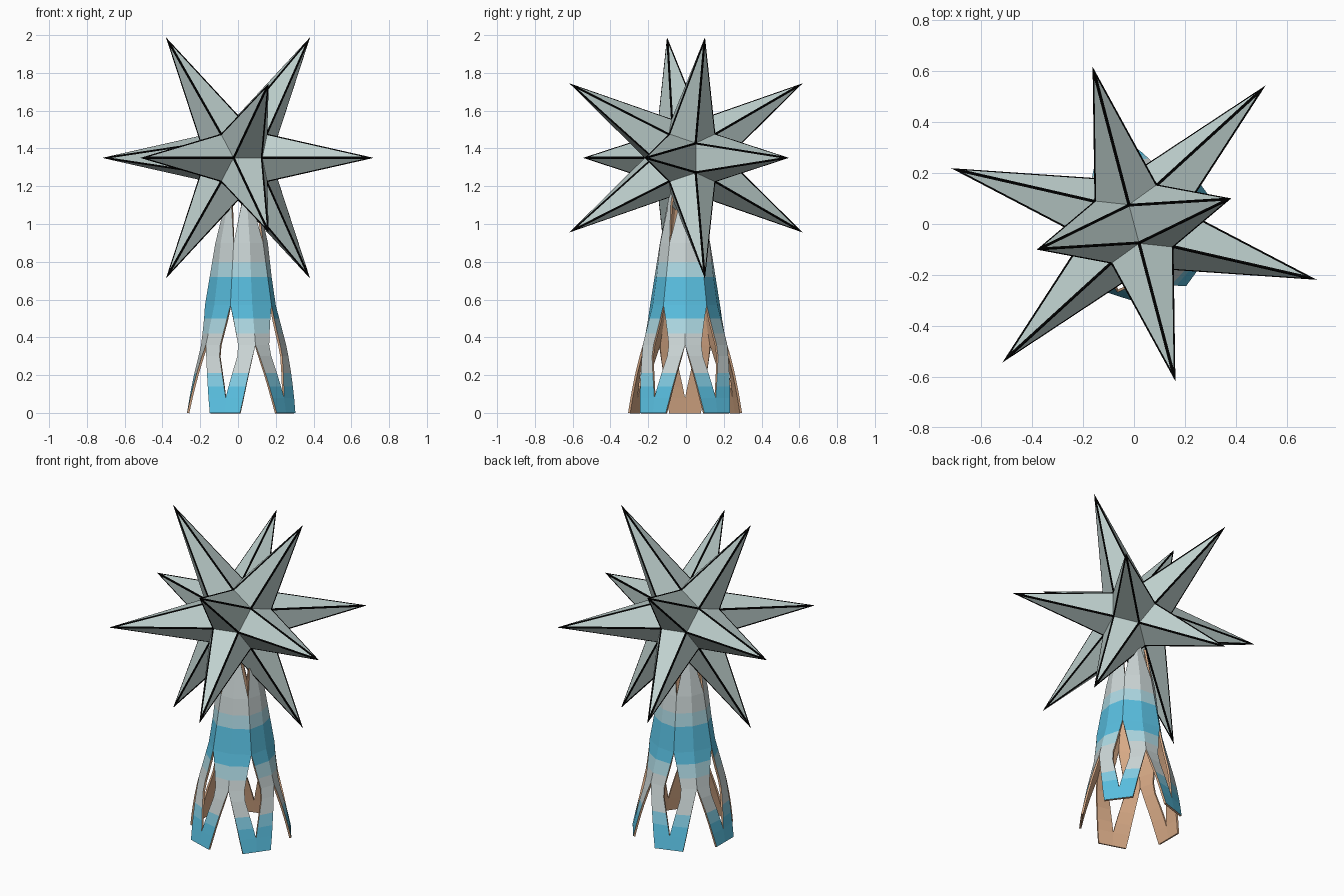
import bpy, bmesh, math
from mathutils import Vector, Matrix

if "Cube" in bpy.data.objects:
    bpy.data.objects.remove(bpy.data.objects["Cube"])


def material(name, rgb):
    m = bpy.data.materials.new(name)
    lin = [c / 12.92 if c <= 0.04045 else ((c + 0.055) / 1.055) ** 2.4 for c in rgb]
    m.diffuse_color = (*lin, 1)
    m.use_nodes = True
    m.node_tree.nodes["Principled BSDF"].inputs["Base Color"].default_value = m.diffuse_color
    return m


silver = material("pale_silver", (0.75, 0.82, 0.81))
black = material("black", (0.01, 0.01, 0.01))
white = material("off_white", (0.80, 0.84, 0.84))
blue = material("sky_blue", (0.35, 0.75, 0.88))
mid_blue = material("light_blue", (0.51, 0.80, 0.89))
pale_blue = material("pale_blue", (0.68, 0.85, 0.89))
tan = material("tan", (0.85, 0.67, 0.53))


def finish(name, bm, mats):
    bmesh.ops.remove_doubles(bm, verts=bm.verts, dist=1e-5)
    mesh = bpy.data.meshes.new(name)
    bm.to_mesh(mesh)
    bm.free()
    for m in mats:
        mesh.materials.append(m)
    ob = bpy.data.objects.new(name, mesh)
    bpy.context.collection.objects.link(ob)
    return ob


def add_face(bm, pts, mat):
    clean = []
    for p in pts:
        if all((p - q).length > 1e-5 for q in clean):
            clean.append(p)
    if len(clean) > 2:
        bm.faces.new([bm.verts.new(p) for p in clean]).material_index = mat


# --- twelve-pointed star: five-sided spikes on a dodecahedron core ---
PHI = (1 + 5 ** 0.5) / 2
S = (-1, 1)
TIP, CORE, LINE = 0.395, 0.127, 0.0075


def cyclic(a, b):
    out = []
    for i in S:
        for j in S:
            x, y, z = 0, a * i, b * j
            out += [Vector((x, y, z)), Vector((y, z, x)), Vector((z, x, y))]
    return out


tips = [Vector((v.y, v.x, v.z)) * TIP for v in cyclic(1, PHI)]
core = [Vector((i, j, k)) * CORE for i in S for j in S for k in S]
core += [v * CORE for v in cyclic(1 / PHI, PHI)]
bm = bmesh.new()
for tip in tips:
    n = tip.normalized()
    ring = sorted(core, key=lambda v: -v.dot(n))[:5]
    u = (ring[0] - n * ring[0].dot(n)).normalized()
    w = n.cross(u)
    ring.sort(key=lambda v: math.atan2(v.dot(w), v.dot(u)))
    for i in range(5):
        b, c = ring[i], ring[(i + 1) % 5]
        # black strips along both ridges, silver panel between
        db, dc = (b - tip).normalized(), (c - tip).normalized()
        inner = tip + (db + dc).normalized() * LINE / math.sin(db.angle(dc) / 2)
        k = LINE / math.sin((c - b).angle(tip - b)) / (c - b).length
        b2, c2 = b.lerp(c, k), c.lerp(b, k)
        add_face(bm, [tip, b, b2, inner], 1)
        add_face(bm, [tip, inner, c2, c], 1)
        add_face(bm, [inner, b2, c2], 0)
bmesh.ops.transform(bm, verts=bm.verts, matrix=Matrix.Translation((0, 0, 1.35))
                    @ Matrix.Rotation(math.radians(14.75), 4, 'Z'))
finish("star", bm, [silver, black])

# --- stand: five-fold shell with split legs and a pointed crown ---
# height, start and end of the wall from leg centre (0) to crown point (1)
rows = [(0, 0, .40), (.08, 0, .50), (.14, .07, .58), (.21, .17, .69), (.30, .33, .86),
        (.36, .36, 1), (.42, .28, 1), (.50, .15, 1), (.57, 0, 1), (.72, 0, 1),
        (.80, 0, 1), (.90, 0, 1), (1.10, .5, 1), (1.29, 1, 1)]
corner_radius = [(0, .358), (.36, .235), (.57, .18), (.72, .158), (.90, .138), (1.3, .05)]
bands = [(.14, 1), (.21, 2), (.42, 0), (.50, 3), (.72, 1), (.80, 3), (2, 0)]


def corner(z):
    for (z0, r0), (z1, r1) in zip(corner_radius, corner_radius[1:]):
        if z <= z1:
            return r0 + (r1 - r0) * (z - z0) / (z1 - z0)


def wall_point(z, t, side, turn):
    a = math.radians(36)
    leg = Vector((.29 - .167 * z, 0, z))
    r = corner(z)
    p = leg.lerp(Vector((r * math.cos(a), r * math.sin(a), z)), t)
    p.y *= side
    return Matrix.Rotation(turn, 3, 'Z') @ p + Vector((.02, -.005, 0))


bm = bmesh.new()
for n in range(5):
    turn = math.radians(36 + 72 * n)
    for side in S:
        for (z0, l0, t0), (z1, l1, t1) in zip(rows, rows[1:]):
            quad = [wall_point(z, t, side, turn)
                    for z, t in ((z0, l0), (z0, t0), (z1, t1), (z1, l1))]
            if side < 0:
                quad.reverse()
            mat = next(m for top, m in bands if (z0 + z1) / 2 < top)
            add_face(bm, quad, mat)
stand = finish("stand", bm, [white, blue, mid_blue, pale_blue, tan])
# tan inside and tan cut edges
mod = stand.modifiers.new("thickness", 'SOLIDIFY')
mod.thickness = 0.012
mod.offset = -1
mod.material_offset = 4
mod.material_offset_rim = 4
